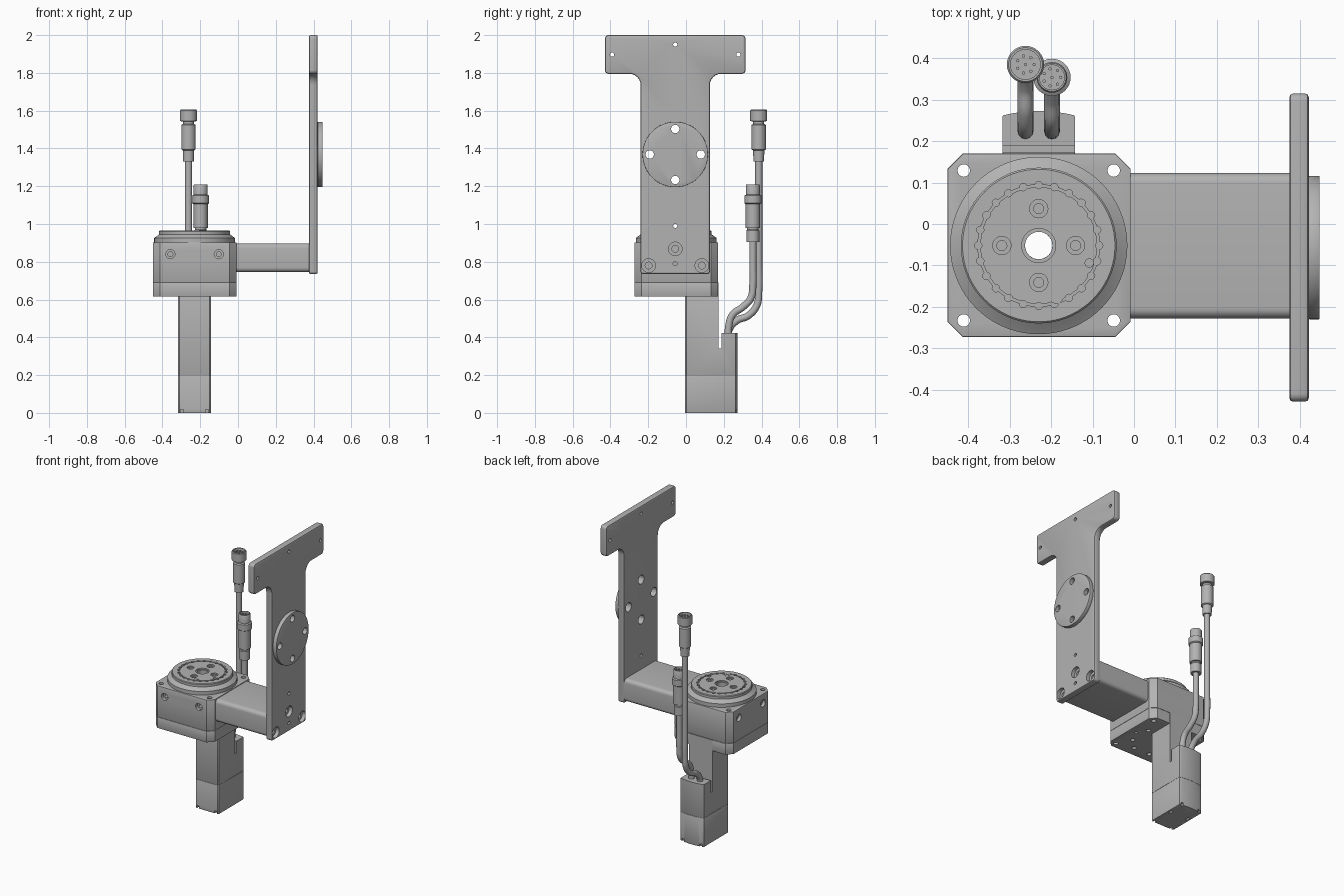
import bpy, bmesh, math
from mathutils import Matrix, Vector

cube = bpy.data.objects.get("Cube")
if cube:
    bpy.data.objects.remove(cube)

gray = bpy.data.materials.new("machined_gray")
gray.use_nodes = True
COLOR = (0.45, 0.45, 0.45, 1)
gray.diffuse_color = COLOR
gray.node_tree.nodes["Principled BSDF"].inputs["Base Color"].default_value = COLOR

CX, CY = -0.23, -0.052          # turntable axis
PY = -0.057                     # plate middle
UP = Matrix.Identity(4)
ALONG_X = Matrix.Rotation(math.pi / 2, 4, 'Y')
ALONG_Y = Matrix.Rotation(-math.pi / 2, 4, 'X')


def add_lathe(bm, profile, at, axis=UP, segs=32, closed=False):
    """Revolve (radius, height) points; open profiles get flat caps."""
    m = Matrix.Translation(at) @ axis
    rings = []
    for r, h in profile:
        angles = [2 * math.pi * i / segs for i in range(segs)]
        rings.append([bm.verts.new(m @ Vector((r * math.cos(a), r * math.sin(a), h))) for a in angles])
    pairs = list(zip(rings, rings[1:]))
    if closed:
        pairs.append((rings[-1], rings[0]))
    else:
        bm.faces.new(rings[0])
        bm.faces.new(rings[-1])
    for a, b in pairs:
        for i in range(segs):
            j = (i + 1) % segs
            bm.faces.new((a[i], a[j], b[j], b[i]))


def add_prism(bm, pts, axis, lo, hi):
    """Extrude an outline: (x, y) along z, or (y, z) along x."""
    def place(p, d):
        return (p[0], p[1], d) if axis == 'z' else (d, p[0], p[1])
    a = [bm.verts.new(place(p, lo)) for p in pts]
    b = [bm.verts.new(place(p, hi)) for p in pts]
    bm.faces.new(a)
    bm.faces.new(b)
    for i in range(len(pts)):
        j = (i + 1) % len(pts)
        bm.faces.new((a[i], a[j], b[j], b[i]))


def rect(x0, y0, x1, y1):
    return [(x0, y0), (x1, y0), (x1, y1), (x0, y1)]


def rounded(pts, radii, n=6):
    """Round square corners; n = 1 gives a chamfer."""
    out = []
    for i, p in enumerate(pts):
        p = Vector(p)
        d1 = (Vector(pts[i - 1]) - p).normalized()
        d2 = (Vector(pts[(i + 1) % len(pts)]) - p).normalized()
        r = radii[i] if isinstance(radii, list) else radii
        for k in range(n + 1):
            t = math.pi / 2 * k / n
            out.append(p + r * (d1 + d2) - r * (d2 * math.cos(t) + d1 * math.sin(t)))
    return out


def make(name, bm):
    bmesh.ops.recalc_face_normals(bm, faces=bm.faces)
    mesh = bpy.data.meshes.new(name)
    bm.to_mesh(mesh)
    bm.free()
    ob = bpy.data.objects.new(name, mesh)
    bpy.context.collection.objects.link(ob)
    return ob


def finish(name, bm, bevel=0, cuts=None):
    """Make the part, soften its edges, cut its holes and shade it."""
    ob = make(name, bm)
    ob.data.materials.append(gray)
    bpy.ops.object.select_all(action='DESELECT')
    bpy.context.view_layer.objects.active = ob
    ob.select_set(True)
    if bevel:
        mod = ob.modifiers.new("edges", 'BEVEL')
        mod.width, mod.segments, mod.angle_limit = bevel, 2, math.radians(50)
        bpy.ops.object.modifier_apply(modifier=mod.name)
    if cuts:
        cutter = make("cutter", cuts)
        cutter.hide_render = True
        mod = ob.modifiers.new("holes", 'BOOLEAN')
        mod.object, mod.operation, mod.solver, mod.use_self = cutter, 'DIFFERENCE', 'EXACT', True
        bpy.ops.object.modifier_apply(modifier=mod.name)
        bpy.data.objects.remove(cutter)
    bpy.ops.object.shade_smooth_by_angle(angle=math.radians(32))
    return ob


def hole(r, lo, hi):
    return [(r, lo), (r, hi)]


SIDES = [(1, 0), (0, 1), (-1, 0), (0, -1)]
CORNERS = [(1, 1), (-1, 1), (-1, -1), (1, -1)]

# Gearbox housing in two layers, with corner, centre and side holes
outline = rounded(rect(-0.45, -0.273, -0.008, 0.17), 0.037, 1)
for name, lo, hi in (("housing_base", 0.615, 0.69), ("housing", 0.69, 0.902)):
    bm, cuts = bmesh.new(), bmesh.new()
    add_prism(bm, outline, 'z', lo, hi)
    add_lathe(cuts, hole(0.033, 0.5, 1), (CX, CY, 0))
    for sx, sy in CORNERS:
        add_lathe(cuts, hole(0.015, 0.5, 1), (CX + 0.181 * sx, CY + 0.181 * sy, 0))
    if name == "housing":
        for s in (-1, 1):
            bore = [(0.024, -0.02), (0.024, 0.02), (0.013, 0.02), (0.013, 0.05)]
            add_lathe(cuts, bore, (CX + 0.128 * s, -0.273, 0.84), ALONG_Y)
            add_lathe(cuts, bore, (-0.45, CY + 0.128 * s, 0.84), ALONG_X)
    else:
        for s in (-1, 1):
            for dx, dy, r in ((0.06, -0.15, 0.014), (0.13, -0.08, 0.014), (0.13, 0.07, 0.014), (0.17, 0, 0.009)):
                add_lathe(cuts, hole(r, 0.6, 0.64), (CX + dx * s, CY + dy, 0))
    finish(name, bm, 0.003, cuts)

# Rotating flange with grooves, scalloped ring and bolt holes
bm, cuts = bmesh.new(), bmesh.new()
profile = [(0.033, 0.9), (0.214, 0.9), (0.214, 0.926), (0.205, 0.932), (0.188, 0.945), (0.188, 0.961),
           (0.184, 0.965), (0.147, 0.965), (0.147, 0.956), (0.141, 0.956), (0.141, 0.965),
           (0.041, 0.965), (0.041, 0.957), (0.033, 0.957)]
add_lathe(bm, profile, (CX, CY, 0), segs=72, closed=True)
for sx, sy in SIDES:
    add_lathe(cuts, [(0.022, 1), (0.022, 0.957), (0.012, 0.957), (0.012, 0.92)],
              (CX + 0.089 * sx, CY + 0.089 * sy, 0))
for i in range(24):
    a = math.tau * i / 24
    add_lathe(cuts, hole(0.009, 0.957, 1), (CX + 0.146 * math.cos(a), CY + 0.146 * math.sin(a), 0), segs=12)
add_lathe(cuts, hole(0.01, 0.94, 1), (CX + 0.122, CY - 0.042, 0))
finish("turntable_flange", bm, 0, cuts)

bm, cuts = bmesh.new(), bmesh.new()
add_lathe(bm, hole(0.019, 0.95, 0.967), (-0.188, -0.173, 0))
add_prism(cuts, rect(-0.22, -0.175, -0.16, -0.171), 'z', 0.962, 1)
finish("flange_screw", bm, 0, cuts)

# Motor: bowed back, stepped connector block, separate end cap
x0, x1 = -0.317, -0.143
plan = [(x0, 0.003), (x0 + 0.008, -0.005), (x1 - 0.008, -0.005), (x1, 0.003), (x1, 0.262)]
plan += [(CX + (x1 - CX) * t, 0.273 - 0.011 * t * t) for t in (0.75, 0.5, 0.25, 0, -0.25, -0.5, -0.75)]
plan += [(x0, 0.262)]
bm, cuts = bmesh.new(), bmesh.new()
add_prism(bm, plan, 'z', 0.195, 0.69)
step = [(0.172, 0.34), (0.188, 0.34), (0.188, 0.422), (0.4, 0.422), (0.4, 0.8), (0.172, 0.8)]
add_prism(cuts, step, 'x', -0.5, 0)
finish("motor_body", bm, 0.002, cuts)
bm, cuts = bmesh.new(), bmesh.new()
add_prism(bm, plan, 'z', 0, 0.195)
for xa, xb in ((x0 + 0.012, x0 + 0.028), (x1 - 0.028, x1 - 0.012)):
    for ya, yb in ((-0.02, 0.012), (0.14, 0.17), (0.255, 0.3)):
        add_prism(cuts, rect(xa, ya, xb, yb), 'z', -0.1, 0.018)
finish("motor_end_cap", bm, 0.002, cuts)

# Horizontal arm
bm = bmesh.new()
add_prism(bm, rounded(rect(-0.228, 0.745, 0.123, 0.897), 0.025), 'x', -0.02, 0.378)
finish("arm", bm)

# T-shaped upright plate
tee = [(PY - 0.183, 0.735), (PY + 0.183, 0.735), (PY + 0.183, 1.795), (PY + 0.372, 1.795),
       (PY + 0.372, 2), (PY - 0.372, 2), (PY - 0.372, 1.795), (PY - 0.183, 1.795)]
bm, cuts = bmesh.new(), bmesh.new()
add_prism(bm, rounded(tee, [0.014, 0.014, 0.06, 0.02, 0.02, 0.02, 0.02, 0.06]), 'x', 0.375, 0.422)
for dy, z in ((0, 1.95), (-0.334, 1.897), (0.334, 1.897), (0, 0.99), (0, 0.79)):
    add_lathe(cuts, hole(0.011, 0.3, 0.5), (0, PY + dy, z), ALONG_X, 20)
for dy, z in ((0, 0.868), (-0.141, 0.78), (0.141, 0.78)):
    add_lathe(cuts, [(0.036, 0.5), (0.036, 0.397), (0.018, 0.397), (0.018, 0.37)], (0, PY + dy, z), ALONG_X)
for sy, sz in SIDES:
    add_lathe(cuts, hole(0.03, 0.3, 0.5), (0, PY + 0.135 * sy, 1.368 + 0.135 * sz), ALONG_X)
finish("upright_plate", bm, 0.009, cuts)

# Round mounting disc on the plate
bm, cuts = bmesh.new(), bmesh.new()
add_lathe(bm, hole(0.173, 0.422, 0.448), (0, PY, 1.368), ALONG_X, 64)
for sy, sz in SIDES:
    add_lathe(cuts, hole(0.022, 0.3, 0.5), (0, PY + 0.135 * sy, 1.368 + 0.135 * sz), ALONG_X)
finish("mounting_disc", bm, 0.002, cuts)

# Cables with plug connectors
tall = [(0.028, 1.33), (0.03, 1.39), (0.038, 1.395), (0.038, 1.525), (0.029, 1.53), (0.029, 1.542),
        (0.045, 1.545), (0.045, 1.6), (0.041, 1.605), (0.036, 1.605), (0.036, 1.585)]
short = [(0.034, 0.905), (0.034, 0.965), (0.03, 0.97), (0.03, 0.978), (0.038, 0.98), (0.038, 1.105),
         (0.045, 1.11), (0.045, 1.15), (0.037, 1.155), (0.037, 1.205), (0.034, 1.21), (0.03, 1.21), (0.03, 1.19)]
path_tall = [(0.225, 0.39), (0.228, 0.44), (0.268, 0.488), (0.33, 0.515), (0.375, 0.57), (0.385, 0.65),
             (0.385, 0.8), (0.385, 1.35)]
path_short = [(0.225, 0.39), (0.225, 0.45), (0.247, 0.52), (0.3, 0.56), (0.342, 0.605), (0.354, 0.68),
              (0.354, 0.77), (0.354, 0.92)]
for label, x, y, plug, path in (("tall", -0.262, 0.385, tall, path_tall), ("short", -0.198, 0.354, short, path_short)):
    bm = bmesh.new()
    add_lathe(bm, plug, (x, y, 0))
    floor = plug[-1][1]
    for i in range(8):
        r, a = (0.021 if i else 0), math.tau * i / 7
        add_lathe(bm, hole(0.004, floor - 0.002, floor + 0.01), (x + r * math.cos(a), y + r * math.sin(a), 0), segs=8)
    finish(label + "_connector", bm)

    curve = bpy.data.curves.new(label + "_cable", 'CURVE')
    curve.dimensions, curve.bevel_depth, curve.bevel_resolution = '3D', 0.019, 4
    curve.use_fill_caps = True
    spline = curve.splines.new('BEZIER')
    spline.bezier_points.add(len(path) - 1)
    for point, (py, pz) in zip(spline.bezier_points, path):
        point.co = (x, py, pz)
        point.handle_left_type = point.handle_right_type = 'AUTO'
    curve.materials.append(gray)
    bpy.context.collection.objects.link(bpy.data.objects.new(label + "_cable", curve))
